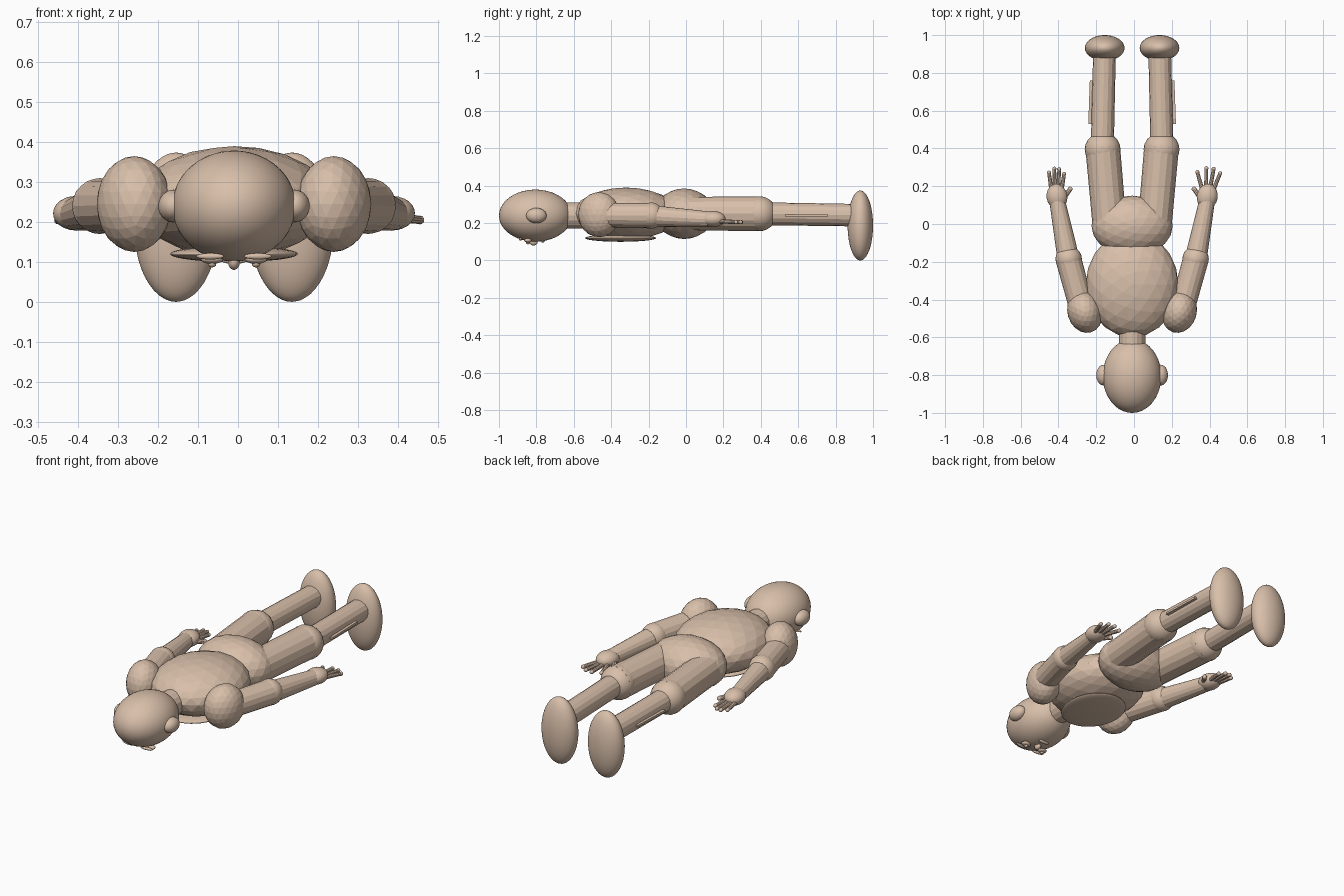
import bpy
import math
from mathutils import Vector, Matrix

if "Cube" in bpy.data.objects:
    bpy.data.objects.remove(bpy.data.objects["Cube"])

CX = -0.01  # body mid-line
skin = bpy.data.materials.new("warm beige")
skin.diffuse_color = (0.69, 0.52, 0.40, 1)
skin.use_nodes = True
skin.node_tree.nodes["Principled BSDF"].inputs["Base Color"].default_value = skin.diffuse_color


def finish(name, smooth):
    ob = bpy.context.object
    ob.name = name
    ob.data.materials.append(skin)
    if smooth:
        bpy.ops.object.shade_smooth_by_angle(angle=math.radians(30))
    return ob


def ball(name, x, y, z, radii, turn=0, detail=4, smooth=True):
    """Ellipsoid, x measured from the mid-line."""
    bpy.ops.mesh.primitive_ico_sphere_add(subdivisions=detail, radius=1)
    ob = finish(name, smooth)
    ob.matrix_world = (Matrix.Translation((x + CX, y, z))
                       @ Matrix.Rotation(math.radians(turn), 4, 'Z')
                       @ Matrix.Diagonal((*radii, 1)))
    return ob


def limb(name, a, b, r1, r2, sides=16):
    """Tapered round bar from a to b."""
    a, b = Vector(a), Vector(b)
    bpy.ops.mesh.primitive_cone_add(vertices=sides, radius1=r1, radius2=r2,
                                    depth=(b - a).length)
    ob = finish(name, False)
    rot = (b - a).to_track_quat('Z', 'Y').to_matrix().to_4x4()
    ob.matrix_world = Matrix.Translation((a + b) / 2 + Vector((CX, 0, 0))) @ rot
    return ob


# Head, neck and trunk
ball("head", 0, -0.805, 0.24, (0.155, 0.195, 0.139))
limb("neck", (0, -0.68, 0.24), (0, -0.5, 0.24), 0.07, 0.07)
ball("torso", 0, -0.32, 0.25, (0.245, 0.28, 0.14), detail=3, smooth=False)
ball("chest_plate", 0, -0.35, 0.12, (0.16, 0.19, 0.02))
ball("pelvis", 0, -0.01, 0.25, (0.215, 0.16, 0.135), detail=3, smooth=False)

# Face on the underside
ball("nose", 0, -0.815, 0.10, (0.015, 0.022, 0.02), detail=3)
ball("mouth", 0, -0.765, 0.105, (0.035, 0.01, 0.01), detail=3)

for s, side in ((-1, "left"), (1, "right")):
    ball(side + "_ear", s * 0.152, -0.80, 0.24, (0.038, 0.055, 0.041), detail=3)
    ball(side + "_eye", s * 0.055, -0.845, 0.107, (0.028, 0.02, 0.012), detail=3)
    ball(side + "_pupil", s * 0.055, -0.845, 0.095, (0.011, 0.011, 0.009), detail=2)
    ball(side + "_brow", s * 0.06, -0.885, 0.114, (0.035, 0.008, 0.008),
         turn=s * 8, detail=3)

    # Leg
    limb(side + "_thigh", (s * 0.12, 0.0, 0.25), (s * 0.156, 0.41, 0.25), 0.09, 0.092)
    ball(side + "_knee", s * 0.156, 0.395, 0.25, (0.095, 0.09, 0.093), detail=3)
    limb(side + "_shin", (s * 0.158, 0.40, 0.25), (s * 0.146, 0.92, 0.242), 0.061, 0.06)
    ball(side + "_foot", s * 0.145, 0.932, 0.187, (0.105, 0.068, 0.187))
    bpy.ops.mesh.primitive_cube_add(size=1)
    strip = finish(side + "_shin_strip", False)
    strip.matrix_world = (Matrix.Translation((s * 0.213 + CX, 0.645, 0.241))
                          @ Matrix.Rotation(math.radians(s * 2), 4, 'Z')
                          @ Matrix.Diagonal((0.03, 0.23, 0.012, 1)))

    # Arm
    ball(side + "_shoulder", s * 0.25, -0.465, 0.245, (0.092, 0.113, 0.12),
         turn=-s * 17, detail=3, smooth=False)
    limb(side + "_upper_arm", (s * 0.265, -0.45, 0.242), (s * 0.336, -0.19, 0.24),
         0.066, 0.068)
    ball(side + "_elbow", s * 0.336, -0.185, 0.24, (0.07, 0.068, 0.07), detail=3)
    limb(side + "_forearm", (s * 0.338, -0.18, 0.237), (s * 0.396, 0.12, 0.22),
         0.058, 0.042)
    ball(side + "_palm", s * 0.398, 0.145, 0.222, (0.055, 0.067, 0.043),
         turn=-s * 10, detail=3)

    # Fingers: spread on the right hand, closed on the left
    tips = ((0.345, 0.275), (0.393, 0.295), (0.432, 0.292), (0.466, 0.268))
    if s < 0:
        tips = ((0.36, 0.265), (0.386, 0.29), (0.412, 0.293), (0.44, 0.272))
    for i, (tx, ty) in enumerate(tips):
        root = (s * (0.375 + 0.017 * i), 0.17, 0.21)
        tip = (s * tx, ty, 0.205)
        limb(f"{side}_finger_{i + 1}", root, tip, 0.012, 0.01, 10)
        ball(f"{side}_fingertip_{i + 1}", *tip, (0.011,) * 3, detail=2)
    thumb = (s * 0.328, 0.185, 0.208)
    limb(side + "_thumb", (s * 0.375, 0.12, 0.215), thumb, 0.015, 0.012, 10)
    ball(side + "_thumb_tip", *thumb, (0.013,) * 3, detail=2)
